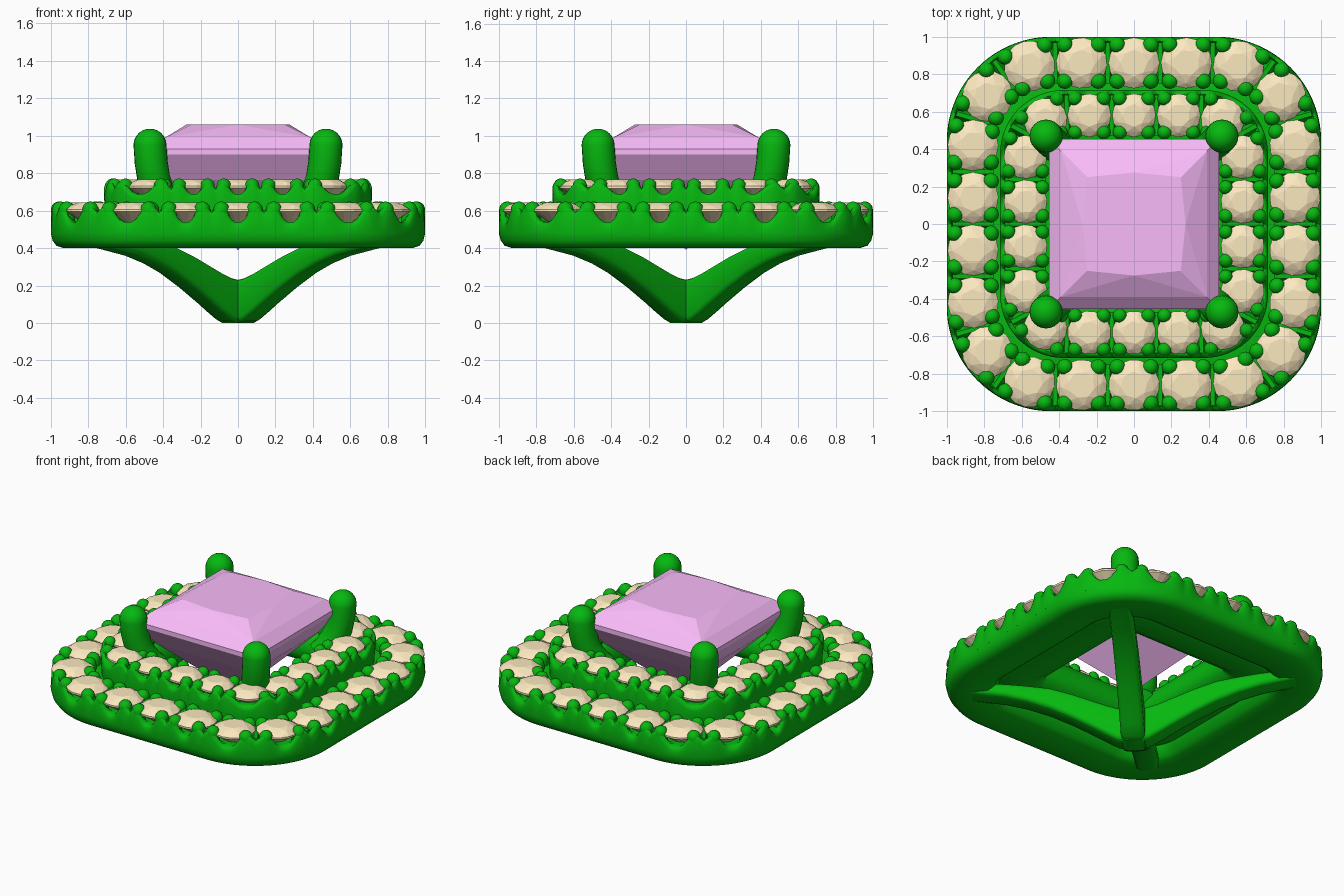
import bpy, bmesh, math
from mathutils import Vector, Matrix

if "Cube" in bpy.data.objects:
    bpy.data.objects.remove(bpy.data.objects["Cube"])

def material(name, rgb):
    m = bpy.data.materials.new(name)
    m.diffuse_color = (*rgb, 1)
    m.use_nodes = True
    m.node_tree.nodes["Principled BSDF"].inputs["Base Color"].default_value = m.diffuse_color
    return m

METAL = material("green_metal", (0.002, 0.48, 0.005))
CREAM = material("cream_stone", (0.97, 0.81, 0.52))
PINK = material("pink_gem", (0.95, 0.50, 0.95))

def finish(bm, name, mat, smooth=None):
    bmesh.ops.recalc_face_normals(bm, faces=bm.faces)
    me = bpy.data.meshes.new(name)
    bm.to_mesh(me)
    bm.free()
    ob = bpy.data.objects.new(name, me)
    bpy.context.collection.objects.link(ob)
    me.materials.append(mat)
    if smooth:
        bpy.ops.object.select_all(action='DESELECT')
        ob.select_set(True)
        bpy.context.view_layer.objects.active = ob
        bpy.ops.object.shade_smooth_by_angle(angle=math.radians(smooth))
    return ob

def hull(bm, pts):
    vs = [bm.verts.new(p) for p in pts]
    bmesh.ops.convex_hull(bm, input=vs)

def skin(bm, rings, closed=False):
    """Bridge rings of points; cap the ends unless closed into a loop."""
    vr = [[bm.verts.new(p) for p in r] for r in rings]
    n = len(vr[0])
    for a, b in zip(vr, vr[1:] + ([vr[0]] if closed else [])):
        for i in range(n):
            j = (i + 1) % n
            bm.faces.new((a[i], a[j], b[j], b[i]))
    if not closed:
        bm.faces.new(vr[0])
        bm.faces.new(vr[-1])

def circle(r, z, n, turn=0.0, c=(0, 0)):
    return [(c[0] + r * math.cos(math.tau * (i + turn) / n),
             c[1] + r * math.sin(math.tau * (i + turn) / n), z) for i in range(n)]

def square_path(half, r, s):
    """Point and outward normal at arc length s on a rounded square."""
    a = half - r
    q, t = divmod(s + a, 2 * a + math.pi * r / 2)
    if t < 2 * a:
        p, nrm = Vector((-a + t, half, 0)), Vector((0, 1, 0))
    else:
        g = (t - 2 * a) / r
        nrm = Vector((math.sin(g), math.cos(g), 0))
        p = Vector((a, a, 0)) + r * nrm
    rot = Matrix.Rotation(-q * math.pi / 2, 3, 'Z')
    return rot @ p, rot @ nrm

def tray(name, half, r, count, dip, rise, profile):
    """Rounded-square ring; its outer rim (first points) is scalloped at each stone."""
    total = 8 * (half - r) + math.tau * r
    steps = count * 16
    rings = []
    for k in range(steps):
        p, n = square_path(half, r, total * k / steps)
        u = abs((k / 16 + .5) % 1 - .5) * 2          # 0 at stone, 1 between stones
        f = min(1, max(0, (u - .1) / .58))
        rim = dip + (rise - dip) * f * f * (3 - 2 * f) - .04 * max(0, (u - .75) / .25)
        pts = [(.115, rim), (.13, rim - .008), (.138, rim - .03)] + profile
        rings.append([p + n * d + Vector((0, 0, z)) for d, z in pts])
    bm = bmesh.new()
    skin(bm, rings, closed=True)
    finish(bm, name, METAL, 50)

def halo(label, half, r, count, size, girdle, top, bead, tang, rad, low):
    """Stones spaced evenly round the tray, four claw beads per stone, webs between."""
    total = 8 * (half - r) + math.tau * r
    stones, claws, webs = bmesh.new(), bmesh.new(), bmesh.new()
    h = top - girdle
    for i in range(count):
        s = total * i / count
        p, n = square_path(half, r, s)
        pts = (circle(size * .52, top, 8) + circle(size * .8, girdle + h * .6, 8, .5)
               + circle(size, girdle, 16) + circle(size, girdle - .012, 16)
               + [(0, 0, girdle - size * .75)])
        ang = math.atan2(n.y, n.x) + i * .37
        hull(stones, [Matrix.Rotation(ang, 3, 'Z') @ Vector(v) + p for v in pts])
        for sx in (-1, 1):
            for sy in (-1, 1):
                cp, cn = square_path(half, r, s + tang * sx)
                c = cp + cn * rad * sy
                rings = [circle(bead, low, 12, 0, c)]
                for k in range(6):
                    g = k / 5 * math.radians(80)
                    rings.append(circle(bead * math.cos(g),
                                        top - bead + .004 + bead * math.sin(g), 12, 0, c))
                skin(claws, rings)
        p, n = square_path(half, r, s + total / count / 2)
        t = Vector((n.y, -n.x, 0))
        hull(webs, [p + t * a * w + n * b * .11 + Vector((0, 0, z))
                    for a in (-1, 1) for b in (-1, 1)
                    for w, z in ((.035, low), (.03, girdle - .035), (.012, girdle - .005))])
    finish(stones, label + "_stones", CREAM)
    finish(claws, label + "_claws", METAL, 50)
    finish(webs, label + "_webs", METAL, 40)

# Two stepped halo trays
tray("outer_tray", .86, .42, 22, .54, .63,
     [(.14, .48), (.13, .44), (.11, .413), (.07, .40), (-.12, .40), (-.15, .42),
      (-.21, .49), (-.21, .57), (-.09, .57), (-.03, .54), (.08, .54)])
tray("inner_tray", .577, .2, 18, .69, .755,
     [(.13, .60), (.125, .48), (.08, .46), (-.10, .47), (-.17, .51), (-.19, .56),
      (-.19, .62), (-.15, .69), (-.13, .70), (-.02, .68), (.08, .69)])

# Accent stones with claws
halo("outer", .86, .42, 22, .136, .607, .645, .043, .089, .096, .47)
halo("inner", .58, .2, 18, .116, .732, .768, .038, .076, .090, .62)

# Square centre gem, its table edges slightly bowed
def square(h, z):
    return [(x * h, y * h, z) for x in (-1, 1) for y in (-1, 1)]

bm = bmesh.new()
hull(bm, square(.25, 1.06) + [(.275, 0, 1.06), (-.275, 0, 1.06), (0, .275, 1.06), (0, -.275, 1.06)]
     + square(.39, .99) + square(.455, .93) + square(.455, .90)
     + square(.365, .765) + [(0, 0, .39)])
finish(bm, "centre_gem", PINK)

# Corner prongs: a bent tube with a domed tip, copied to four corners
bm = bmesh.new()
path = [(.37, .61), (.40, .65), (.43, .71), (.450, .77), (.464, .86), (.47, .95)]
R = .088
diag = Vector((1, 1, 0)).normalized()
side = Vector((-1, 1, 0)).normalized()
rings = []
for i, (d, z) in enumerate(path):
    a, b = path[max(i - 1, 0)], path[min(i + 1, len(path) - 1)]
    tan = (diag * (b[0] - a[0]) * math.sqrt(2) + Vector((0, 0, b[1] - a[1]))).normalized()
    if i == len(path) - 1:
        tan = Vector((0, 0, 1))
    up = side.cross(tan)
    rings.append([Vector((d, d, z)) + R * (side * math.cos(g) + up * math.sin(g))
                  for g in [math.tau * k / 24 for k in range(24)]])
last = rings[-1]
c = Vector((.47, .47, .95))
for k in range(1, 8):
    g = math.radians(12 * k)
    rings.append([c + (v - c) * math.cos(g) + Vector((0, 0, R * math.sin(g))) for v in last])
for q in range(4):
    rot = Matrix.Rotation(q * math.pi / 2, 3, 'Z')
    skin(bm, [[rot @ v for v in ring] for ring in rings])
finish(bm, "corner_prongs", METAL, 50)

# Basket arms sweeping from the foot to the tray corners: (x=y, top z, bottom z)
rows = [(-.05, .23, 0), (.03, .23, 0), (.07, .24, .012), (.12, .265, .055), (.17, .295, .10),
        (.27, .355, .185), (.37, .405, .26), (.47, .43, .318), (.57, .45, .36), (.74, .47, .405)]
bm = bmesh.new()
for q in range(4):
    rot = Matrix.Rotation(q * math.pi / 2, 3, 'Z')
    rings = []
    for d, zt, zb in rows:
        p = Vector((d, d, 0))
        w, e = .075, .028
        sec = [(-w, zb + e), (-w + .008, zb + .008), (-w + e, zb), (w - e, zb),
               (w - .008, zb + .008), (w, zb + e), (w, zt - e), (w - .008, zt - .008),
               (w - e, zt), (e - w, zt), (-w + .008, zt - .008), (-w, zt - e)]
        rings.append([rot @ (p + side * u + Vector((0, 0, z))) for u, z in sec])
    skin(bm, rings)
finish(bm, "basket_arms", METAL, 50)
